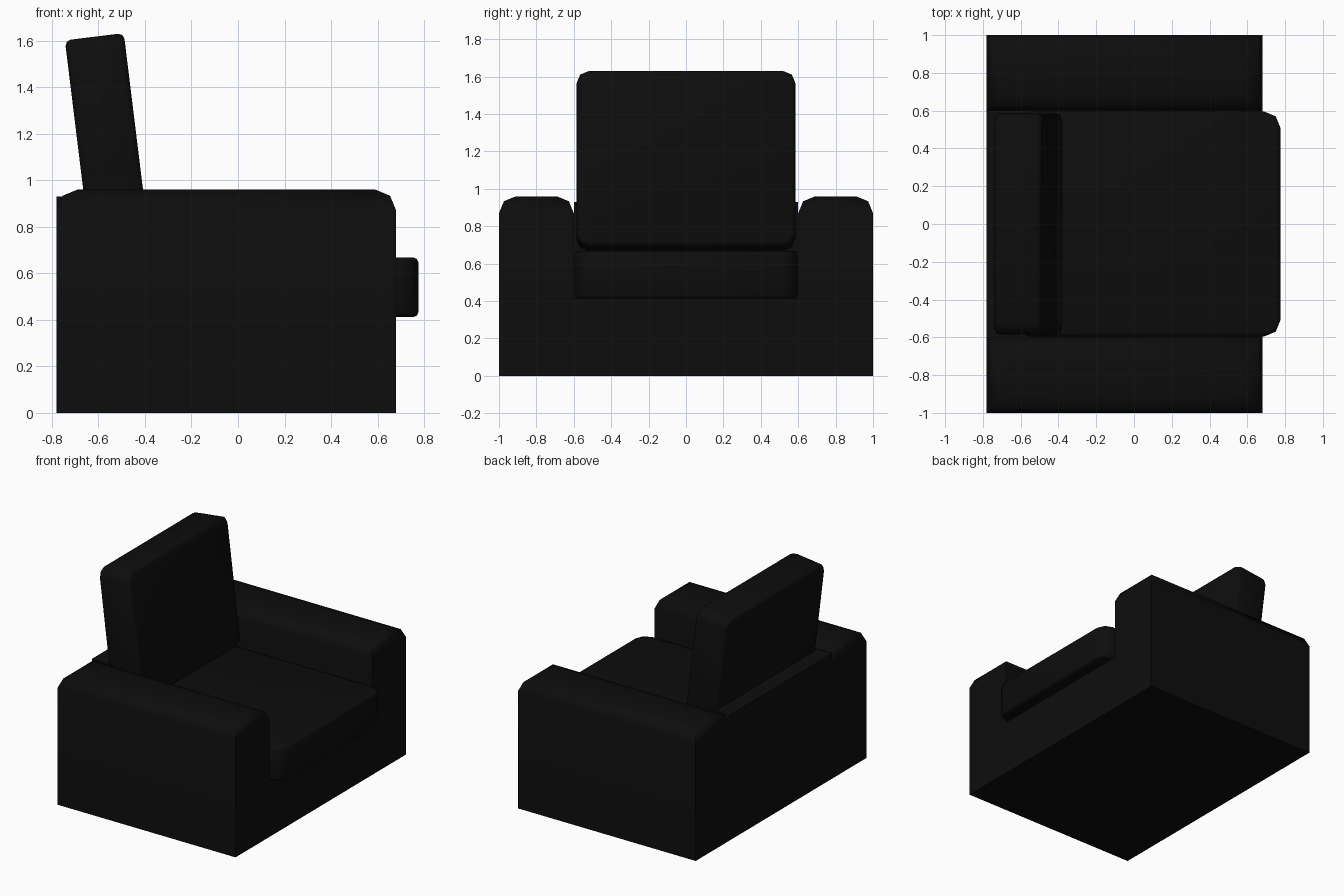
import bpy, bmesh
from math import radians
from mathutils import Matrix, Vector

if "Cube" in bpy.data.objects:
    bpy.data.objects.remove(bpy.data.objects["Cube"])

leather = bpy.data.materials.new("black_leather")
leather.diffuse_color = (0.004, 0.004, 0.004, 1)
leather.use_nodes = True
leather.node_tree.nodes["Principled BSDF"].inputs["Base Color"].default_value = leather.diffuse_color


def box(lo, hi):
    bm = bmesh.new()
    lo, hi = Vector(lo), Vector(hi)
    bmesh.ops.create_cube(bm, size=1, matrix=Matrix.Translation((lo + hi) / 2)
                          @ Matrix.Diagonal((*(hi - lo), 1)))
    return bm


def bevel(bm, test, width, segments):
    edges = [e for e in bm.edges if test(*[v.co for v in e.verts])]
    bmesh.ops.bevel(bm, geom=edges, offset=width, offset_type='OFFSET',
                    segments=segments, profile=0.5, affect='EDGES', clamp_overlap=True)


def finish(name, bm):
    bmesh.ops.recalc_face_normals(bm, faces=bm.faces)
    me = bpy.data.meshes.new(name)
    bm.to_mesh(me)
    bm.free()
    ob = bpy.data.objects.new(name, me)
    bpy.context.collection.objects.link(ob)
    me.materials.append(leather)
    bpy.ops.object.select_all(action='DESELECT')
    ob.select_set(True)
    bpy.context.view_layer.objects.active = ob
    bpy.ops.object.shade_smooth_by_angle(angle=radians(50))
    return ob


def cushion(name, size, corner, rim):
    # flat pad, thin along local z: wide rounded corners, small softened rims
    half = Vector(size) / 2
    bm = box(-half, half)
    bevel(bm, lambda a, b: abs(a.z - b.z) > 1e-4, corner, 2)
    bevel(bm, lambda a, b: abs(a.z - b.z) < 1e-4, rim, 2)
    return finish(name, bm)


# Armrests with rounded tops
for side, y0, y1 in (("left", -1.0, -0.6), ("right", 0.6, 1.0)):
    arm = box((-0.78, y0, 0), (0.68, y1, 0.96))
    bevel(arm, lambda a, b: a.z > 0.95 and b.z > 0.95, 0.09, 2)
    finish(side + "_armrest", arm)

# Base under the seat, and rear panel between the arms
finish("seat_base", box((-0.78, -0.6, 0), (0.68, 0.6, 0.415)))
finish("rear_panel", box((-0.78, -0.6, 0.415), (-0.63, 0.6, 0.93)))

# Seat cushion, reaching forward past the arms
seat = cushion("seat_cushion", (1.415, 1.19, 0.255), 0.085, 0.02)
seat.location = (0.0675, 0, 0.54)

# Back cushion, leaning backwards
back = cushion("back_cushion", (0.945, 1.17, 0.255), 0.065, 0.025)
back.location = (-0.56, 0, 1.148)
back.rotation_euler = (0, radians(-97), 0)
